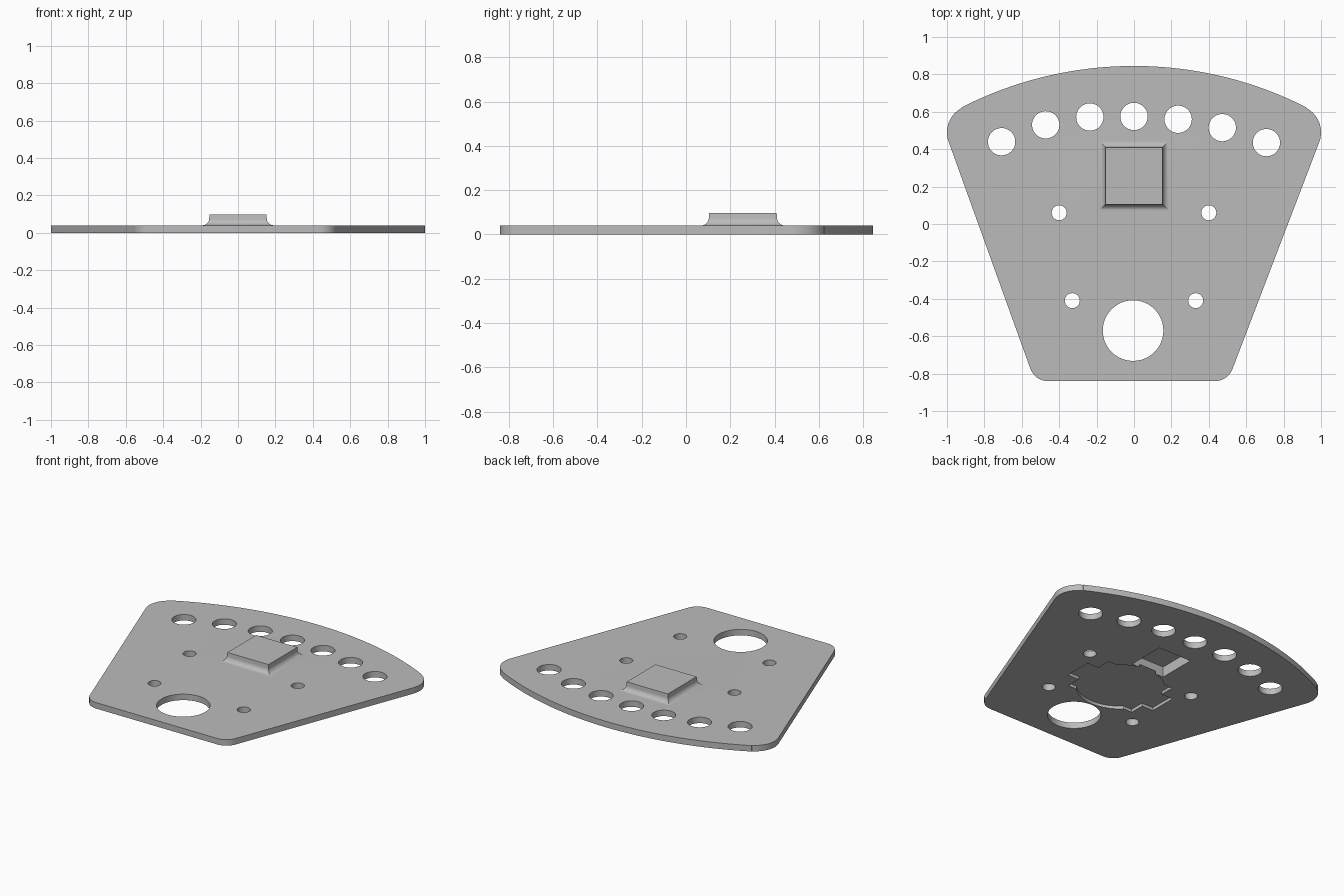
import bpy, bmesh, math

cube = bpy.data.objects.get("Cube")
if cube:
    bpy.data.objects.remove(cube, do_unlink=True)

grey = bpy.data.materials.new("plain_grey")
grey.use_nodes = True
COLOUR = (0.5, 0.5, 0.5, 1)
grey.diffuse_color = COLOUR
grey.node_tree.nodes["Principled BSDF"].inputs["Base Color"].default_value = COLOUR


def loft(name, rings):
    """Closed solid through matching rings of 3D points, bottom to top."""
    bm = bmesh.new()
    loops = [[bm.verts.new(p) for p in ring] for ring in rings]
    n = len(loops[0])
    for low, high in zip(loops, loops[1:]):
        for i in range(n):
            j = (i + 1) % n
            bm.faces.new((low[i], low[j], high[j], high[i]))
    bm.faces.new(loops[0][::-1])
    bm.faces.new(loops[-1])
    bmesh.ops.recalc_face_normals(bm, faces=bm.faces)
    mesh = bpy.data.meshes.new(name)
    bm.to_mesh(mesh)
    bm.free()
    mesh.materials.append(grey)
    obj = bpy.data.objects.new(name, mesh)
    bpy.context.collection.objects.link(obj)
    return obj


def prism(name, outline, z0, z1):
    return loft(name, [[(x, y, z) for x, y in outline] for z in (z0, z1)])


def arc(cx, cy, r, a0, a1, steps):
    angles = [math.radians(a0 + (a1 - a0) * i / steps) for i in range(steps + 1)]
    return [(cx + r * math.cos(a), cy + r * math.sin(a)) for a in angles]


def box(hx, hy, cy):
    return [(-hx, cy - hy), (hx, cy - hy), (hx, cy + hy), (-hx, cy + hy)]


def combine(target, tool, operation):
    mod = target.modifiers.new(operation, 'BOOLEAN')
    mod.operation, mod.solver, mod.object = operation, 'EXACT', tool
    bpy.context.view_layer.objects.active = target
    bpy.ops.object.modifier_apply(modifier=mod.name)
    bpy.data.objects.remove(tool, do_unlink=True)


# Fan-shaped plate with rounded corners
THICK = 0.04
outline = (arc(0.433, -0.74, 0.1, -90, -20.5, 10)
           + arc(0.853, 0.49, 0.147, -20.5, 62, 12)
           + arc(0, -1.185, 2.03, 63, 117, 40)
           + arc(-0.853, 0.49, 0.147, 118, 199.5, 12)
           + arc(-0.46, -0.74, 0.1, 199.5, 270, 10))
plate = prism("fan_plate", outline, 0, THICK)

# Raised square boss with a concave fillet at its foot
BOSS_Y, HALF, FILLET = 0.257, 0.154, 0.036
profile = [(HALF + FILLET, 0.03)]
profile += [(x, z) for x, z in arc(HALF + FILLET, THICK + FILLET, FILLET, 270, 180, 10)]
profile += [(HALF - 0.002, 0.097)]
boss = loft("boss", [[(x, y, z) for x, y in box(h, h, BOSS_Y)] for h, z in profile])
combine(plate, boss, 'UNION')

# Square pocket under the boss
combine(plate, prism("boss_pocket", box(0.122, 0.128, BOSS_Y), -0.1, 0.07), 'DIFFERENCE')

# Shallow recess below: round body, square body and two side ears
MID = -0.13
recess = prism("recess", arc(0, MID, 0.267, 0, 354, 59), -0.1, 0.02)
combine(recess, prism("recess_square", box(0.25, 0.19, MID), -0.11, 0.02), 'UNION')
combine(recess, prism("recess_ears", box(0.335, 0.092, MID), -0.12, 0.02), 'UNION')
combine(plate, recess, 'DIFFERENCE')

# Through holes: arched row, four fixings, one large opening
row_y = (0.44, 0.53, 0.572, 0.575, 0.56, 0.515, 0.435)
holes = [(0.236 * (i - 3), y, 0.073) for i, y in enumerate(row_y)]
holes += [(s * x, y, 0.04) for s in (-1, 1) for x, y in ((0.4, 0.06), (0.33, -0.41))]
holes += [(-0.005, -0.57, 0.162)]
for x, y, r in holes:
    combine(plate, prism("hole", arc(x, y, r, 0, 352.5, 47), -0.2, 0.2), 'DIFFERENCE')

# Smooth curved walls, keep edges sharp
bpy.ops.object.select_all(action='DESELECT')
plate.select_set(True)
bpy.context.view_layer.objects.active = plate
bpy.ops.object.shade_smooth_by_angle(angle=math.radians(30))
